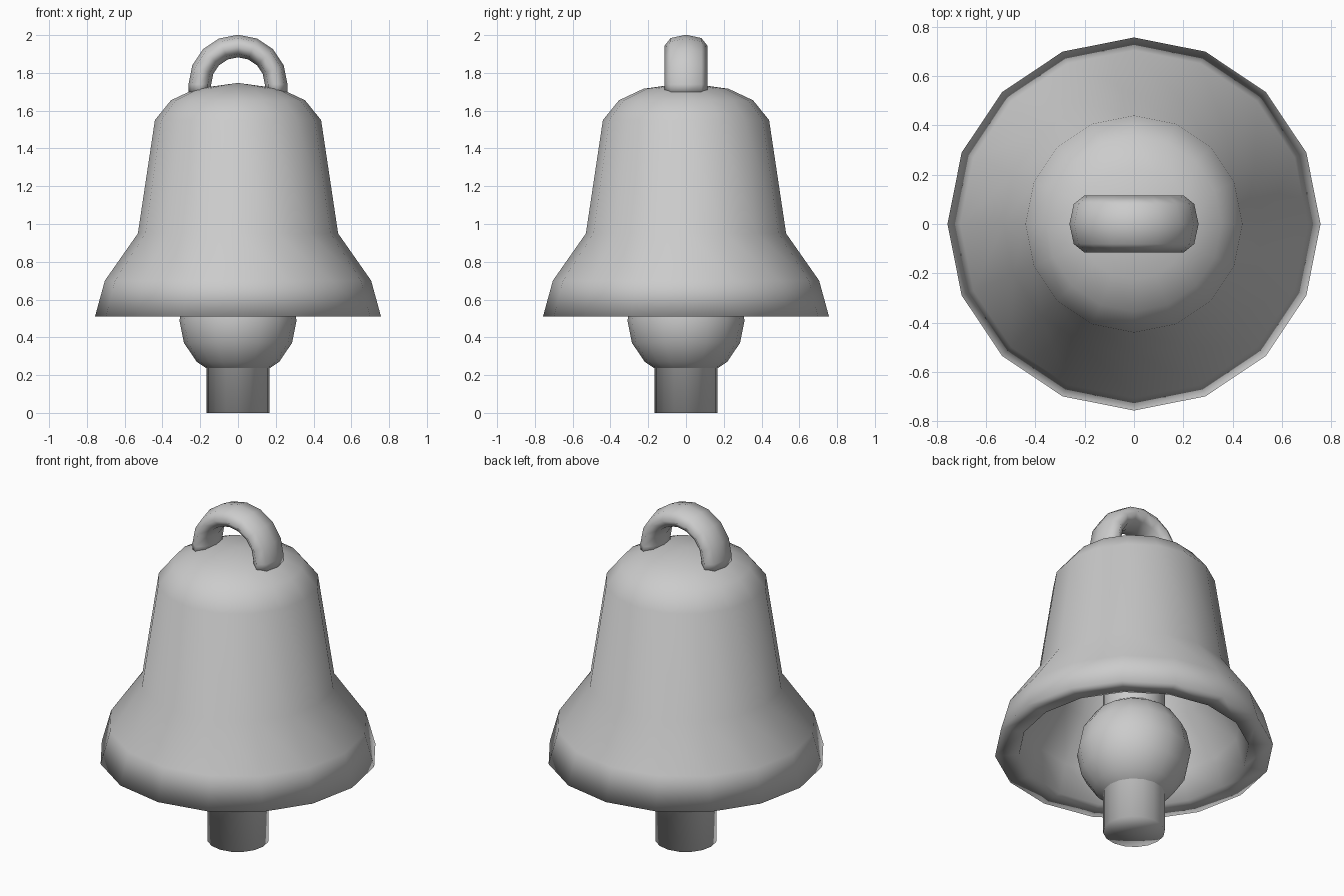
import bpy, bmesh
from math import sin, cos, pi

if "Cube" in bpy.data.objects:
    bpy.data.objects.remove(bpy.data.objects["Cube"])


def finish(name, bm):
    bmesh.ops.remove_doubles(bm, verts=bm.verts, dist=0.0005)
    bmesh.ops.recalc_face_normals(bm, faces=bm.faces)
    for f in bm.faces:
        f.smooth = True
    mesh = bpy.data.meshes.new(name)
    bm.to_mesh(mesh)
    bm.free()
    obj = bpy.data.objects.new(name, mesh)
    bpy.context.collection.objects.link(obj)
    return obj


def lathe(name, profile, sides=16):
    """Spin a list of (radius, height) points around z."""
    bm = bmesh.new()
    vs = [bm.verts.new((r, 0, z)) for r, z in profile]
    es = [bm.edges.new(p) for p in zip(vs, vs[1:])]
    bmesh.ops.spin(bm, geom=vs + es, cent=(0, 0, 0), axis=(0, 0, 1),
                   angle=2 * pi, steps=sides, use_merge=True)
    return finish(name, bm)


# Bell shell: outside from crown to lip, then back up the inside
lathe("bell_shell", [
    (0, 1.747), (0.225, 1.716), (0.355, 1.655), (0.44, 1.55),
    (0.53, 0.95), (0.705, 0.70), (0.757, 0.51),
    (0.625, 0.515), (0.58, 0.68), (0.425, 0.91), (0.34, 1.51),
    (0.27, 1.575), (0.16, 1.61), (0, 1.63)])

# Clapper: rod with a ball part way up
lathe("clapper_rod", [(0, 0), (0.168, 0), (0.168, 1.62), (0, 1.62)])
bm = bmesh.new()
bmesh.ops.create_uvsphere(bm, u_segments=16, v_segments=8, radius=0.31)
bmesh.ops.translate(bm, verts=bm.verts, vec=(0, 0, 0.49))
finish("clapper_ball", bm)

# Hanging loop: flattened octagonal tube swept over a half circle
R, CZ, THICK, WIDE, STEPS = 0.202, 1.74, 0.06, 0.115, 8
path = [(pi * i / STEPS, 0) for i in range(STEPS + 1)]
path = [(0, -0.045)] + path + [(pi, -0.045)]
bm = bmesh.new()
rings = []
for a, drop in path:
    ring = []
    for k in range(8):
        t = 2 * pi * k / 8
        r = R + THICK * cos(t)
        ring.append(bm.verts.new((r * cos(a), WIDE * sin(t), CZ + drop + r * sin(a))))
    rings.append(ring)
for p, q in zip(rings, rings[1:]):
    for k in range(8):
        bm.faces.new((p[k], p[(k + 1) % 8], q[(k + 1) % 8], q[k]))
bm.faces.new(rings[0])
bm.faces.new(rings[-1])
finish("hanging_loop", bm)
